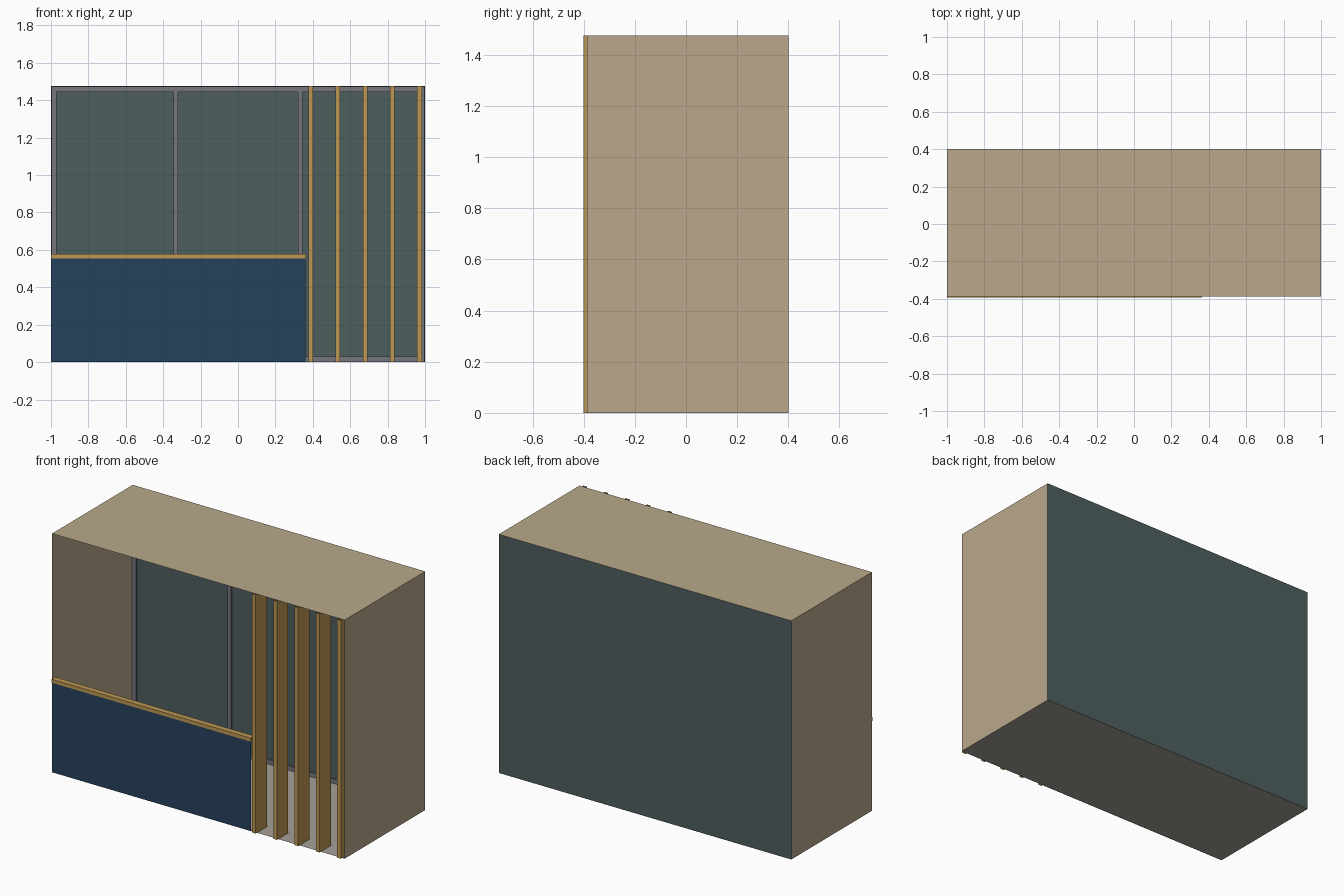
import bpy
import bmesh
from mathutils import Vector

cube = bpy.data.objects.get("Cube")
if cube:
    bpy.data.objects.remove(cube, do_unlink=True)


def material(name, rgb):
    """Flat material from an sRGB colour given in 0..255."""
    linear = [((c / 255 + 0.055) / 1.055) ** 2.4 for c in rgb]
    mat = bpy.data.materials.new(name)
    mat.use_nodes = True
    mat.diffuse_color = (*linear, 1)
    shader = next(n for n in mat.node_tree.nodes if n.type == "BSDF_PRINCIPLED")
    shader.inputs["Base Color"].default_value = (*linear, 1)
    return mat


tan = material("tan plaster", (186, 169, 139))
glass = material("dark teal glass", (79, 95, 95))
navy = material("navy panel", (37, 66, 93))
gold = material("golden wood", (190, 153, 84))
grey = material("grey metal", (118, 118, 125))
stone = material("stone floor", (166, 161, 152))


def finish(name, bm, mat):
    mesh = bpy.data.meshes.new(name)
    bm.to_mesh(mesh)
    bm.free()
    mesh.materials.append(mat)
    obj = bpy.data.objects.new(name, mesh)
    bpy.context.scene.collection.objects.link(obj)
    return obj


def box(name, low, high, mat, open_ends=False):
    """Box between two corners; open_ends leaves out top and bottom."""
    low, high = Vector(low), Vector(high)
    bm = bmesh.new()
    bmesh.ops.create_cube(bm, size=1)
    bmesh.ops.scale(bm, vec=high - low, verts=bm.verts)
    bmesh.ops.translate(bm, vec=(low + high) / 2, verts=bm.verts)
    if open_ends:
        bm.normal_update()
        caps = [f for f in bm.faces if abs(f.normal.z) > 0.9]
        bmesh.ops.delete(bm, geom=caps, context="FACES_ONLY")
    return finish(name, bm, mat)


def sheet(name, corner, side_a, side_b, mat):
    """Single flat panel spanned by two edges."""
    c, a, b = Vector(corner), Vector(side_a), Vector(side_b)
    bm = bmesh.new()
    bm.faces.new([bm.verts.new(p) for p in (c, c + a, c + a + b, c + b)])
    return finish(name, bm, mat)


HEIGHT = 1.475
FRONT, BACK = -0.388, 0.4
DEPTH = BACK - FRONT

# Room shell
across, inward, up = (2, 0, 0), (0, DEPTH, 0), (0, 0, HEIGHT)
sheet("floor", (-1, FRONT, 0), inward, across, stone)
sheet("ceiling", (-1, FRONT, HEIGHT), across, inward, tan)
sheet("right_wall", (-1, FRONT, 0), up, inward, tan)
sheet("left_wall", (1, FRONT, 0), inward, up, tan)
sheet("back_glass", (-1, BACK, 0), up, across, glass)

# Window frame lying against the glass
BAR = 0.03
y0, y1 = BACK - 0.01, BACK - 0.002
EDGE = 0.998
TOP = HEIGHT - 0.002
box("frame_bottom", (-EDGE, y0, 0.002), (EDGE, y1, BAR), grey)
box("frame_top", (-EDGE, y0, HEIGHT - BAR), (EDGE, y1, TOP), grey)
for name, x0, x1 in (("frame_right", -EDGE, -0.97), ("mullion_right", -0.344, -0.32),
                     ("mullion_left", 0.32, 0.344), ("frame_left", 0.97, EDGE)):
    box(name, (x0, y0, BAR), (x1, y1, HEIGHT - BAR), grey)

# Balcony parapet and its handrail
sheet("parapet", (-1, FRONT - 0.001, 0), (1.36, 0, 0), (0, 0, 0.56), navy)
box("handrail", (-1, FRONT - 0.005, 0.555), (0.364, FRONT + 0.03, 0.577), gold)

# Row of vertical screen fins
for i in range(5):
    x = 0.376 + i * 0.1455
    box(f"screen_fin_{i + 1}", (x, -0.4, 0), (x + 0.025, -0.29, HEIGHT), gold, open_ends=True)
